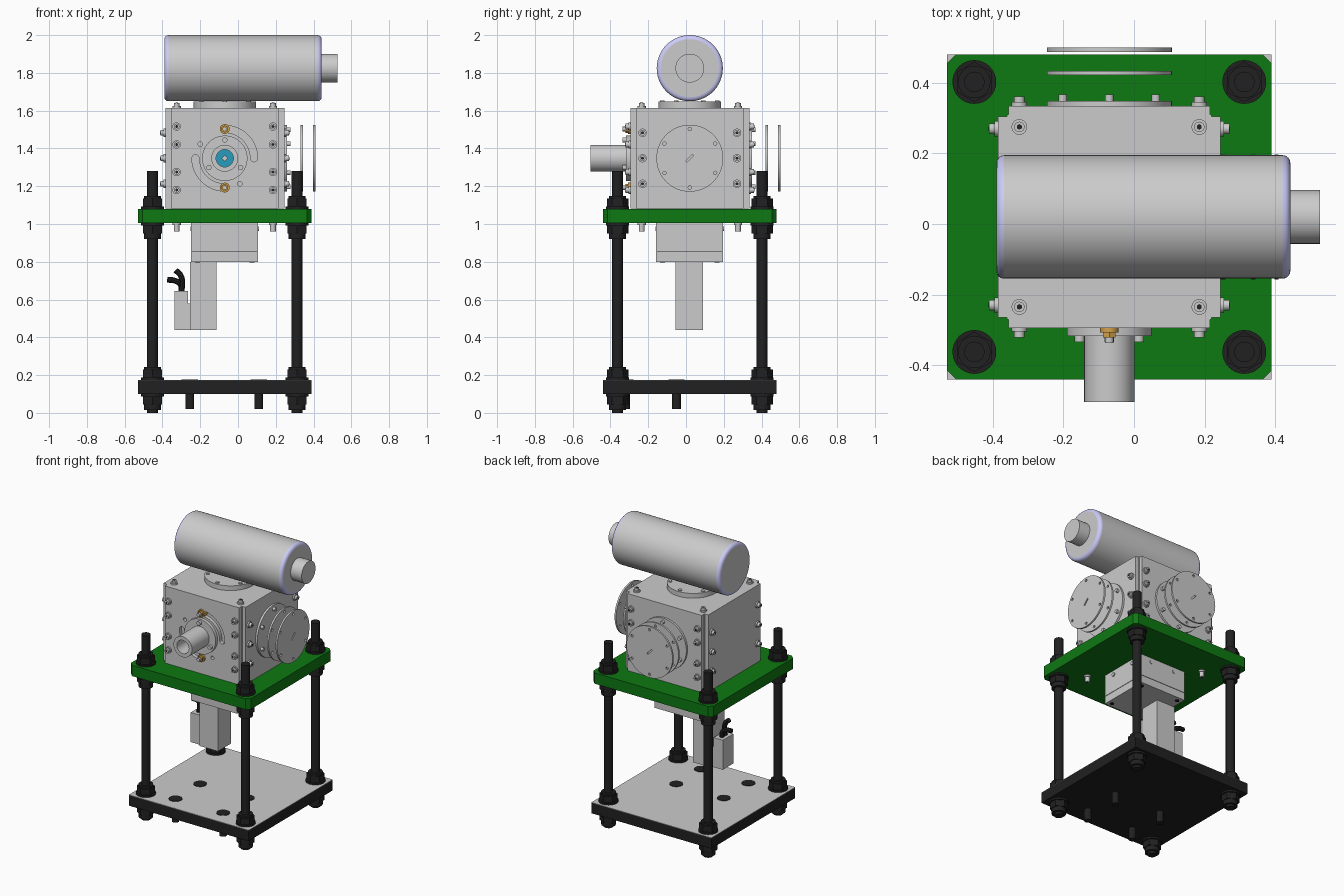
import bpy, bmesh
from math import cos, sin, pi, radians
from mathutils import Matrix, Vector

if "Cube" in bpy.data.objects:
    bpy.data.objects.remove(bpy.data.objects["Cube"])


def mat(name, rgb):
    m = bpy.data.materials.new(name)
    m.diffuse_color = (*rgb, 1)
    m.use_nodes = True
    m.node_tree.nodes["Principled BSDF"].inputs["Base Color"].default_value = m.diffuse_color
    return m


BLACK = mat("black_steel", (0.015, 0.015, 0.015))
GREEN = mat("green_paint", (0.004, 0.19, 0.006))
BRASS = mat("brass", (0.65, 0.36, 0.07))
TEAL = mat("teal", (0.02, 0.33, 0.5))
LILAC = mat("lilac_rim", (0.6, 0.6, 0.95))
I4 = Matrix.Identity(4)


def finish(name, me, m=None):
    me.shade_smooth()
    me.set_sharp_from_angle(angle=radians(30))
    if m:
        me.materials.clear()
        me.materials.append(m)
    ob = bpy.data.objects.new(name, me)
    bpy.context.collection.objects.link(ob)
    return ob


def box(name, lo, hi, m=None):
    lo, hi = Vector(lo), Vector(hi)
    bm = bmesh.new()
    bmesh.ops.create_cube(bm, size=1, matrix=Matrix.Translation((lo + hi) / 2)
                          @ Matrix.Diagonal((*(hi - lo), 1)))
    me = bpy.data.meshes.new(name)
    bm.to_mesh(me)
    return finish(name, me, m)


def cyls(name, parts, m=None, frame=I4):
    """One object from cylinders (u, v, w0, w1, radius, sides) along the frame's local z."""
    bm = bmesh.new()
    for u, v, w0, w1, r, n in parts:
        bmesh.ops.create_cone(bm, cap_ends=True, segments=n, radius1=r, radius2=r, depth=abs(w1 - w0),
                              matrix=frame @ Matrix.Translation((u, v, (w0 + w1) / 2)))
    me = bpy.data.meshes.new(name)
    bm.to_mesh(me)
    return finish(name, me, m)


def bake(name, cu, m=None, frame=I4):
    """Turn curve data into a mesh object."""
    tmp = bpy.data.objects.new("tmp", cu)
    bpy.context.collection.objects.link(tmp)
    dg = bpy.context.evaluated_depsgraph_get()
    me = bpy.data.meshes.new_from_object(tmp.evaluated_get(dg))
    bpy.data.objects.remove(tmp)
    me.transform(frame)
    return finish(name, me, m)


def plate(name, loops, w0, w1, m=None, frame=I4):
    """Flat plate: first loop is the outline, the rest are holes."""
    cu = bpy.data.curves.new(name, 'CURVE')
    cu.dimensions, cu.fill_mode, cu.extrude = '2D', 'BOTH', (w1 - w0) / 2
    for pts in loops:
        s = cu.splines.new('POLY')
        s.points.add(len(pts) - 1)
        for p, (x, y) in zip(s.points, pts):
            p.co = (x, y, 0, 1)
        s.use_cyclic_u = True
    return bake(name, cu, m, frame @ Matrix.Translation((0, 0, (w0 + w1) / 2)))


def ring(r, n=48, cx=0, cy=0):
    return [(cx + r * cos(2 * pi * i / n), cy + r * sin(2 * pi * i / n)) for i in range(n)]


def rect(a, b, c=0):
    if not c:
        return [(-a, -b), (a, -b), (a, b), (-a, b)]
    return [(-a + c, -b), (a - c, -b), (a, -b + c), (a, b - c), (a - c, b), (-a + c, b), (-a, b - c), (-a, -b + c)]


def arc_slot(r, w, a0):
    """Quarter-turn curved slot starting at angle a0 with round ends."""
    pts = [((r + w) * cos(a0 + t * pi / 24), (r + w) * sin(a0 + t * pi / 24)) for t in range(13)]
    for end, sgn in ((a0 + pi / 2, 0), (a0, pi)):
        pts += [(r * cos(end) + w * cos(end + sgn + k * pi / 6), r * sin(end) + w * sin(end + sgn + k * pi / 6))
                for k in range(1, 6)]
        if not sgn:
            pts += [((r - w) * cos(end - t * pi / 24), (r - w) * sin(end - t * pi / 24)) for t in range(13)]
    return pts


def polar(r, n, a0=90):
    return [(r * cos(radians(a0 + 360 * i / n)), r * sin(radians(a0 + 360 * i / n))) for i in range(n)]


# Frames looking outward from the gearbox centre
CX, CY, CZ = -0.07, 0.02, 1.348
C = Matrix.Translation((CX, CY, CZ))
RX = Matrix.Rotation(pi / 2, 4, 'X')
FACE = {n: C @ Matrix.Rotation(radians(a), 4, 'Z') @ RX
        for n, a in (("front", 0), ("right", 90), ("back", 180), ("left", -90))}
FACE["top"] = C
FACE["bottom"] = C @ Matrix.Rotation(pi, 4, 'X')
BASE = Matrix.Translation((CX, CY, 0))

# Base plates
plate("top_plate", [rect(0.46, 0.46, 0.025)], 1.005, 1.08, GREEN, BASE)
plate("bottom_plate", [rect(0.46, 0.46)], 0.10, 0.172, BLACK, BASE)
plate("bottom_plate_face", [rect(0.46, 0.46)], 0.172, 0.175, None, BASE)

# Base bolts through the bottom plate
spots = [(x, y) for x in (-0.255, 0.11) for y in (-0.32, -0.05)]
cyls("base_bolts", [(x, y, 0.02, 0.12, 0.023, 24) for x, y in spots]
     + [(x, y, 0.12, 0.178, 0.043, 32) for x, y in spots], BLACK)

# Threaded posts with washers and nuts
for sx in (-1, 1):
    for sy in (-1, 1):
        x, y = CX + sx * 0.3825, CY + sy * 0.3825
        stack = [(0, 1.28, 0.029, 24)]
        for z, d in ((1.08, 1), (1.005, -1), (0.175, 1), (0.10, -1)):
            stack += [(z, z + d * 0.012, 0.062, 32), (z + d * 0.012, z + d * 0.055, 0.057, 6),
                      (z + d * 0.055, z + d * (0.068 if z > 1.05 or d > 0 else 0.085), 0.046, 24)]
        cyls("post", [(x, y, min(a, b), max(a, b), r, n) for a, b, r, n in stack], BLACK)

# Gearbox housing: core plus four side panels leaving notched corners
H, T = 0.267, 0.315
box("housing_core", (CX - 0.29, CY - 0.29, 1.08), (CX + 0.29, CY + 0.29, CZ + H))
for n in ("right", "back", "left"):
    plate(n + "_panel", [rect(0.285, H)], 0.29, T, None, FACE[n])
plate("front_panel", [rect(0.285, H), arc_slot(0.155, 0.019, 0), arc_slot(0.155, 0.019, pi),
                      ring(0.012, 16, -0.13, 0.075), ring(0.012, 16, 0.08, -0.135)], 0.29, T, None, FACE["front"])

# Housing screws
four, three = (-0.168, -0.073, 0.073, 0.168), (-0.135, 0, 0.135)
for n, us, vs, w in (("front", 0.255, four, T), ("back", 0.255, four, T), ("left", 0.25, three, T),
                     ("right", 0.25, three, T), ("top", 0.255, (-0.255, 0.255), H),
                     ("bottom", 0.255, (-0.255, 0.255), 0.343)):
    pts = [(s * us, v) for s in (-1, 1) for v in vs]
    hgt = 0.045 if n == "bottom" else 0.026
    cyls(n + "_screws", [(u, v, w, w + 0.01, 0.022, 20) for u, v in pts]
         + [(u, v, w + 0.01, w + hgt, 0.015, 16) for u, v in pts], None, FACE[n])
    cyls(n + "_screw_sockets", [(u, v, w + hgt - 0.01, w + hgt + 0.001, 0.008, 6) for u, v in pts],
         BLACK, FACE[n])

# Output flanges with loose cover discs on the right and back
for n in ("right", "back"):
    f = FACE[n]
    cyls(n + "_flange", [(0, 0, T, T + 0.014, 0.177, 64)]
         + [(u, v, T + 0.014, T + 0.032, 0.012, 16) for u, v in polar(0.152, 6)], None, f)
    holes = [ring(0.009, 12, u, v) for u, v in polar(0.155, 6)]
    slot = [(0.026 * cos(a), 0.026 * sin(a)) for a in (radians(d) for d in (35, 45, 55, 215, 225, 235))]
    for w in (0.402, 0.468):
        plate(n + "_cover_disc", [ring(0.177, 64), slot] + holes, w, w + 0.012, None, f)

# Top flange carrying the cylinder
cyls("top_flange", [(0, 0, H, H + 0.033, 0.165, 64)]
     + [(u, v, H + 0.033, H + 0.04, 0.012, 16) for u, v in polar(0.145, 6)], None, C)

# Horizontal cylinder with tinted rounded rims, and its end stub
AX = Matrix.Translation((0, 0.02, 1.825)) @ Matrix.Rotation(pi / 2, 4, 'Y')
tank = cyls("main_cylinder", [(0, 0, -0.39, 0.443, 0.175, 72)], None, AX)
tank.data.materials.append(None)
tank.data.materials.append(LILAC)
bev = tank.modifiers.new("rounded_rims", 'BEVEL')
bev.width, bev.segments, bev.limit_method, bev.material = 0.022, 4, 'ANGLE', 1
cyls("cylinder_stub", [(0, 0, 0.44, 0.527, 0.076, 48)], None, AX)

# Front shaft tube, flange, teal bushing and brass pins
F = FACE["front"]
plate("front_flange", [ring(0.12, 64), ring(0.045)], T, T + 0.022, None, F)
plate("front_tube", [ring(0.071), ring(0.046)], T, 0.525, None, F)
plate("front_bushing", [ring(0.046), ring(0.014, 4)], T + 0.005, T + 0.05, TEAL, F)
cyls("front_flange_bolts", [(u, v, T + 0.022, T + 0.04, 0.014, 16) for u, v in polar(0.097, 3)], None, F)
cyls("brass_pins", [(0, s * 0.155, 0.29, T + 0.012, 0.026, 24) for s in (-1, 1)]
     + [(0, s * 0.155, T + 0.012, T + 0.026, 0.02, 6) for s in (-1, 1)], BRASS, F)
cyls("pin_tips", [(0, s * 0.155, T + 0.02, T + 0.042, 0.012, 16) for s in (-1, 1)], None, F)

# Reducer block under the top plate
box("reducer_block", (-0.25, -0.16, 0.855), (0.105, 0.197, 1.005))
box("reducer_cover", (-0.25, -0.16, 0.80), (0.105, 0.197, 0.852))
box("reducer_seam", (-0.247, -0.157, 0.84), (0.102, 0.194, 0.86), BLACK)
for n in ("front", "right", "back", "left"):
    cyls(n + "_reducer_bolts", [(u, -0.373, 0.16, 0.182, 0.013, 16) for u in (-0.093, 0.093)], None, FACE[n])
cyls("reducer_cover_bolts", [(CX + a * 0.145, CY + b * 0.145, 0.795, 0.81, 0.013, 16)
                             for a in (-1, 1) for b in (-1, 1)], BLACK)

# Motor with side connector and two cables
box("motor", (-0.255, -0.055, 0.44), (-0.115, 0.09, 0.80))
box("connector_lower", (-0.335, -0.04, 0.44), (-0.255, 0.075, 0.58))
box("connector_upper", (-0.335, -0.04, 0.58), (-0.265, 0.075, 0.645))
for y, path in ((0.0, [(-0.30, 0.64), (-0.295, 0.69), (-0.305, 0.73), (-0.33, 0.755)]),
                (0.035, [(-0.30, 0.64), (-0.305, 0.68), (-0.335, 0.70), (-0.375, 0.705)])):
    cu = bpy.data.curves.new("cable", 'CURVE')
    cu.dimensions, cu.bevel_depth, cu.bevel_resolution, cu.use_fill_caps = '3D', 0.016, 3, True
    s = cu.splines.new('BEZIER')
    s.bezier_points.add(len(path) - 1)
    for p, (x, z) in zip(s.bezier_points, path):
        p.co = (x, y, z)
        p.handle_left_type = p.handle_right_type = 'AUTO'
    bake("motor_cable", cu, BLACK)
